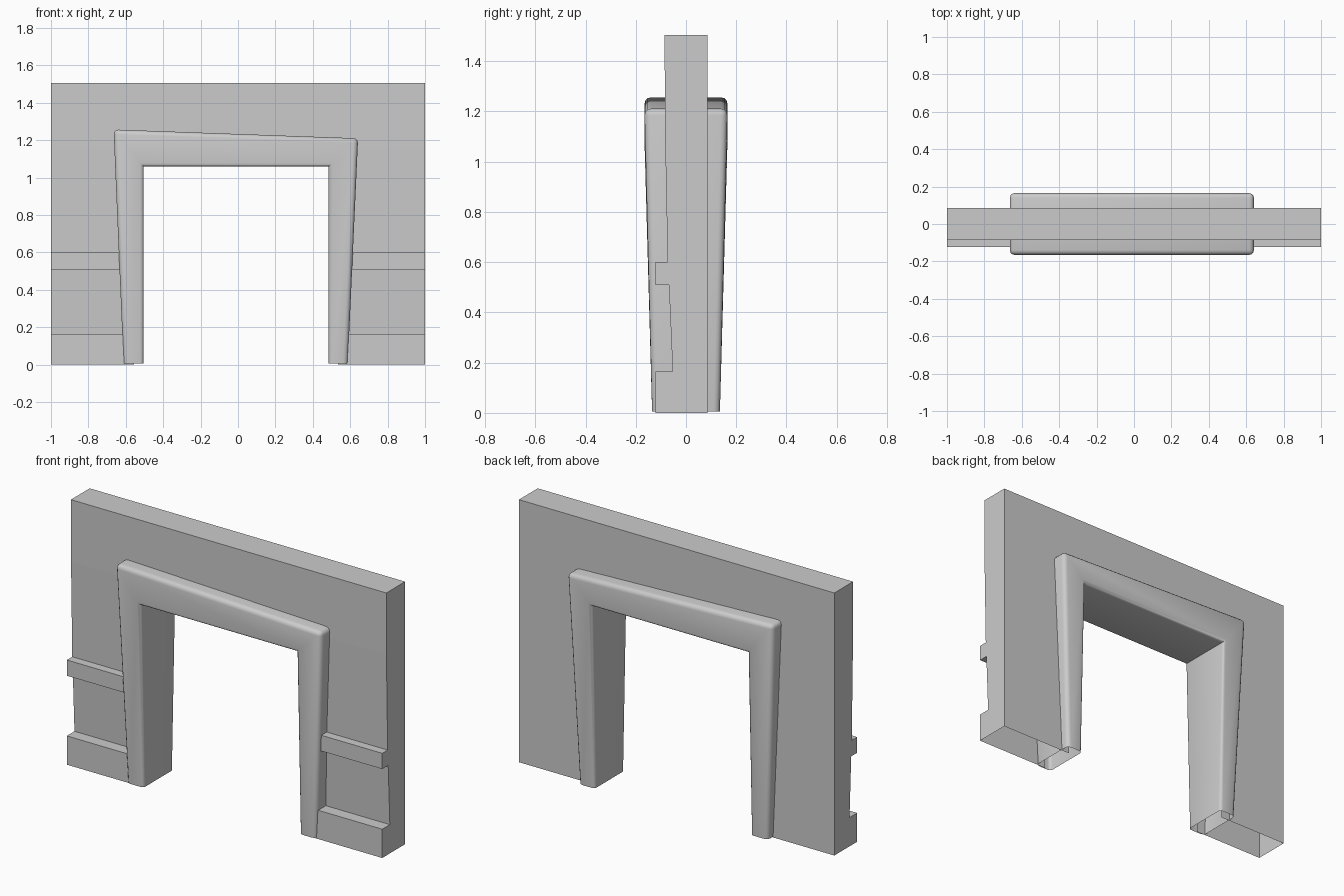
import bpy, bmesh, math

if "Cube" in bpy.data.objects:
    bpy.data.objects.remove(bpy.data.objects["Cube"])


def finish(bm, name):
    bmesh.ops.recalc_face_normals(bm, faces=bm.faces)
    me = bpy.data.meshes.new(name)
    bm.to_mesh(me)
    bm.free()
    ob = bpy.data.objects.new(name, me)
    bpy.context.collection.objects.link(ob)
    return ob


# Wall: one side profile (y, z) run across four x stations, open at the floor
DOOR_Z = 1.15
profile = [(-.122, 0), (-.122, .165), (-.053, .165), (-.068, .51),
           (-.122, .51), (-.122, .60), (-.073, .60), (-.084, DOOR_Z),
           (-.085, 1.505), (.085, 1.505), (.085, DOOR_Z), (.085, 0)]
bm = bmesh.new()
cols = [[bm.verts.new((x, y, z)) for y, z in profile]
        for x in (-1, -.555, .535, 1)]
for c in range(3):
    for i in range(len(profile) - 1):
        # leave the doorway free
        if c == 1 and max(profile[i][1], profile[i + 1][1]) <= DOOR_Z:
            continue
        a, b = cols[c], cols[c + 1]
        bm.faces.new((a[i], b[i], b[i + 1], a[i + 1]))
bm.faces.new(cols[0])
bm.faces.new(cols[3])
bmesh.ops.delete(bm, geom=[v for v in bm.verts if not v.link_faces], context='VERTS')
finish(bm, "wall")

# Door surround: tapered four-sided section swept over the opening
outer = [(-.612, .005), (-.665, 1.257), (.642, 1.210), (.587, .005)]
inner = [(-.505, .005), (-.505, 1.06), (.485, 1.06), (.485, .005)]
bm = bmesh.new()
rings = []
for k, ((ox, oz), (ix, iz)) in enumerate(zip(outer, inner)):
    d = .165 if k in (1, 2) else .135
    rings.append([bm.verts.new(p) for p in
                  ((ox, -d, oz), (ix, -d, iz), (ix, d, iz), (ox, d, oz))])
for a, b in zip(rings, rings[1:]):
    for i in range(4):
        j = (i + 1) % 4
        bm.faces.new((a[i], a[j], b[j], b[i]))
bm.normal_update()

# Soft outer corners first, then the finer inner lip
outer_verts = {r[i] for r in rings for i in (0, 3)}
inner_verts = {r[i] for r in rings for i in (1, 2)}


def long_edges(group):
    return [e for e in bm.edges if set(e.verts) <= group and not e.is_boundary
            and abs(e.verts[0].co.y - e.verts[1].co.y) < .1]


lip = long_edges(inner_verts)
rim = long_edges(outer_verts)
rim += [e for r in rings[1:3] for e in r[0].link_edges if e.other_vert(r[0]) is r[3]]
bmesh.ops.bevel(bm, geom=rim, offset=.025, segments=3, profile=.5, affect='EDGES')
lip = [e for e in lip if e.is_valid]
bmesh.ops.bevel(bm, geom=lip, offset=.018, segments=3, profile=.5, affect='EDGES')
surround = finish(bm, "door_surround")

bpy.ops.object.select_all(action='DESELECT')
surround.select_set(True)
bpy.context.view_layer.objects.active = surround
bpy.ops.object.shade_smooth_by_angle(angle=math.radians(35))
